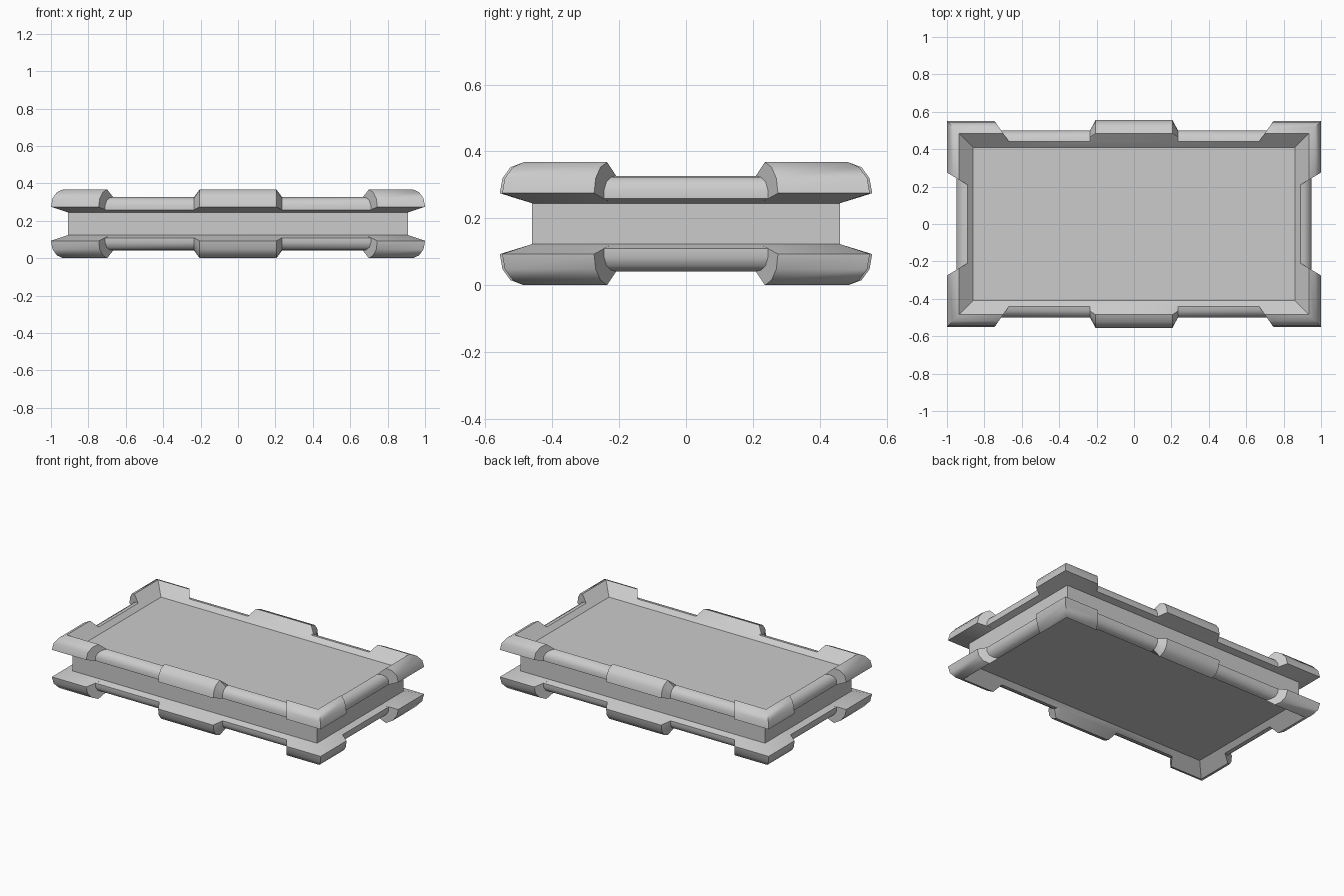
import bpy, bmesh, math

if "Cube" in bpy.data.objects:
    bpy.data.objects.remove(bpy.data.objects["Cube"])

CORE_X, CORE_Y, TOP = 0.91, 0.46, 0.368


# Upper moulding profiles: (distance outward from the core wall, height)
def thick(o):
    return [(0, .245), (o, .275), (o - .008, .32), (o - .032, .353),
            (.025, TOP), (-.02, .327), (-.05, .30)]


THIN = [(0, .245), (.04, .259), (.04, .285), (.028, .31),
        (.005, .323), (-.02, .327), (-.05, .30)]


def full(upper):
    # mirror the upper moulding to get the lower one
    return [(d, TOP - z) for d, z in reversed(upper)] + upper


CORNER, MID, RAIL = full(thick(.09)), full(thick(.097)), full(THIN)


def side_sections(half, wall, end, skew, middle):
    """Sections along one side as lists of (along, outward, z)."""
    def guard(sign, prof):
        return [(sign * (end + skew * (d - .09)), wall + d, z) for d, z in prof]

    def straight(t, prof):
        return [(t, wall + d, z) for d, z in prof]

    out = [[(-(half + d), wall + d, z) for d, z in CORNER],
           guard(-1, CORNER), guard(-1, RAIL)]
    if middle:
        out += [straight(-.235, RAIL), straight(-.205, MID),
                straight(.205, MID), straight(.235, RAIL)]
    out += [guard(1, RAIL), guard(1, CORNER)]
    return out


# Sweep the sections round all four sides, mitred at the corners
bm = bmesh.new()
rings = []
long_side = (CORE_X, CORE_Y, .745, .7, True)
short_side = (CORE_Y, CORE_X, .275, .6, False)
for i, args in enumerate((long_side, short_side, long_side, short_side)):
    a = i * math.pi / 2
    c, s = round(math.cos(a)), round(math.sin(a))
    for sec in side_sections(*args):
        rings.append([bm.verts.new((c * t + s * o, s * t - c * o, z))
                      for t, o, z in sec])

n = len(rings[0])
for r0, r1 in zip(rings, rings[1:] + rings[:1]):
    for j in range(n - 1):
        bm.faces.new((r0[j], r1[j], r1[j + 1], r0[j + 1]))

# Recessed top and bottom panels
bm.faces.new([r[-1] for r in rings])
bm.faces.new([r[0] for r in reversed(rings)])
bmesh.ops.remove_doubles(bm, verts=bm.verts, dist=1e-4)
bmesh.ops.recalc_face_normals(bm, faces=bm.faces)

mesh = bpy.data.meshes.new("case_body")
bm.to_mesh(mesh)
bm.free()
body = bpy.data.objects.new("case_body", mesh)
bpy.context.collection.objects.link(body)
bpy.context.view_layer.objects.active = body
body.select_set(True)
bpy.ops.object.shade_smooth_by_angle(angle=math.radians(36))
